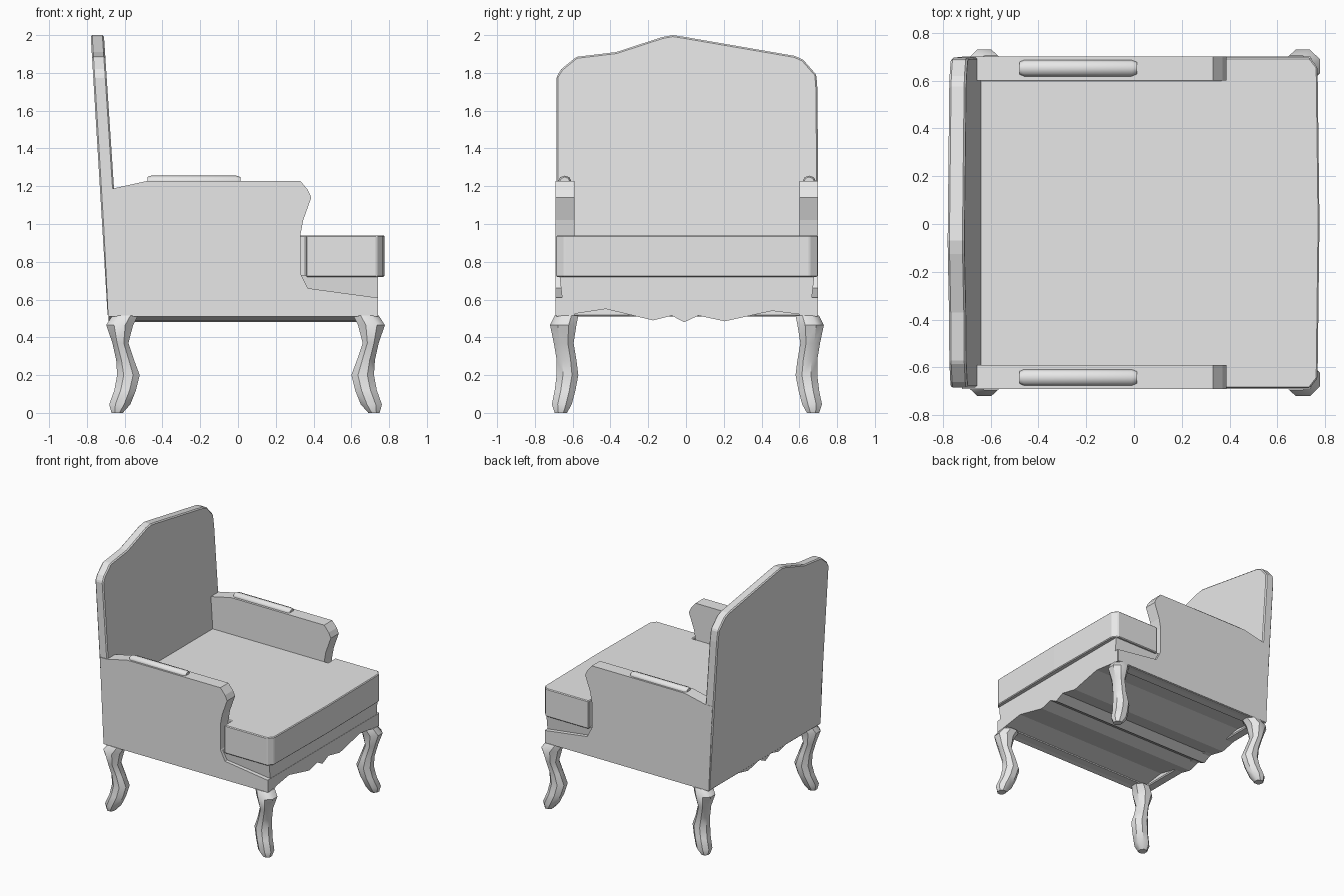
import bpy, bmesh, math

if "Cube" in bpy.data.objects:
    bpy.data.objects.remove(bpy.data.objects["Cube"])

fabric = bpy.data.materials.new("light grey")
fabric.use_nodes = True
GREY = (0.8, 0.8, 0.8, 1)
fabric.diffuse_color = GREY
fabric.node_tree.nodes["Principled BSDF"].inputs["Base Color"].default_value = GREY

MID = 0.005   # y of the chair's plane of symmetry


def loft(name, rings, smooth=None, bevel=0):
    """Skin a list of equal-length point rings and cap both ends."""
    bm = bmesh.new()
    loops = [[bm.verts.new(p) for p in ring] for ring in rings]
    n = len(loops[0])
    for a, b in zip(loops, loops[1:]):
        for i in range(n):
            j = (i + 1) % n
            bm.faces.new((a[i], a[j], b[j], b[i]))
    bm.faces.new(loops[0])
    bm.faces.new(loops[-1])
    bmesh.ops.recalc_face_normals(bm, faces=bm.faces)
    mesh = bpy.data.meshes.new(name)
    bm.to_mesh(mesh)
    bm.free()
    mesh.materials.append(fabric)
    obj = bpy.data.objects.new(name, mesh)
    bpy.context.collection.objects.link(obj)
    if bevel:
        mod = obj.modifiers.new("soft edge", 'BEVEL')
        mod.width, mod.segments = bevel, 1
    if smooth:
        bpy.ops.object.select_all(action='DESELECT')
        obj.select_set(True)
        bpy.context.view_layer.objects.active = obj
        bpy.ops.object.shade_smooth_by_angle(angle=math.radians(smooth))
    return obj


# Base with scalloped apron, running front to back
apron = [(-.69, .51), (-.43, .55), (-.18, .49), (-.08, .515), (-.015, .48),
         (.06, .515), (.2, .485), (.45, .54), (.69, .51), (.69, .61), (-.69, .61)]
loft("base", [[(x, y + MID, z) for y, z in apron] for x in (-.685, .742)])

# Recessed deck between base and cushion
deck = [(-.66, .6), (.66, .6), (.675, .73), (-.675, .73)]
loft("seat_deck", [[(x, y + MID, z) for y, z in deck] for x in (-.66, .74)])

# T-shaped seat cushion
half = [(-.66, .6), (.36, .6), (.36, .692), (.735, .692), (.768, .65)]
outline = half + [(.776, 0)] + [(x, -y) for x, y in reversed(half)]
loft("seat_cushion", [[(x, y + MID, z) for x, y in outline] for z in (.72, .94)],
     bevel=.006)

# Reclined backrest with crested top
crest = [(-.69, .51), (-.69, 1.78), (-.665, 1.82), (-.585, 1.885), (-.375, 1.91),
         (-.13, 1.99), (-.075, 2), (-.01, 1.99), (.57, 1.89), (.615, 1.87),
         (.685, 1.79), (.692, 1.7), (.695, .51)]


def back_x(z):
    return -.69 - .09 * (z - .51) / 1.49


def face_x(z):
    return -.71 + .07 * (2 - z) / 1.06


loft("backrest", [[(f(z), y + MID, z) for y, z in crest] for f in (back_x, face_x)],
     bevel=.008)

# Arm panels with a swept front edge, and a pad on each
arm = [(-.688, .515), (.738, .515), (.738, .61), (.37, .66), (.33, .74), (.33, .94),
       (.345, 1.02), (.388, 1.14), (.37, 1.18), (.33, 1.228), (-.48, 1.228),
       (-.66, 1.188), (-.72, 1.188)]
pad = [(.035 * math.cos(math.radians(a)), .03 * math.sin(math.radians(a)))
       for a in range(0, 360, 45)]
for side, label in ((-1, "front"), (1, "back")):
    loft(label + "_arm", [[(x, side * y + MID, z) for x, z in arm] for y in (.595, .695)])
    loft(label + "_arm_pad",
         [[(x, side * .647 + y * s + MID, z * s + 1.226) for y, z in pad]
          for x, s in ((-.48, .75), (-.46, 1), (-.01, 1), (.012, .75))], smooth=50)

# Cabriole legs: height, x range, y range of each section
sections = [(0, .69, .75, .635, .70), (.045, .65, .762, .61, .715),
            (.12, .62, .735, .59, .70), (.20, .60, .72, .575, .69),
            (.28, .63, .725, .585, .69), (.37, .66, .745, .60, .705),
            (.465, .635, .778, .585, .725), (.515, .61, .745, .575, .70)]


def leg_ring(z, x0, x1, y0, y1, flip, shift, side):
    ring = []
    for k in range(8):
        a = math.radians(45 * k + 22.5)
        x = (x0 + x1) / 2 + (x1 - x0) * .54 * math.cos(a)
        y = (y0 + y1) / 2 + (y1 - y0) * .54 * math.sin(a)
        ring.append((flip * x + shift, side * y + MID, z))
    return ring


for side, label in ((-1, "front"), (1, "back")):
    for flip, shift, end in ((1, 0, "left"), (-1, .08, "right")):
        loft(f"{label}_{end}_leg",
             [leg_ring(*s, flip, shift, side) for s in sections], smooth=40)
